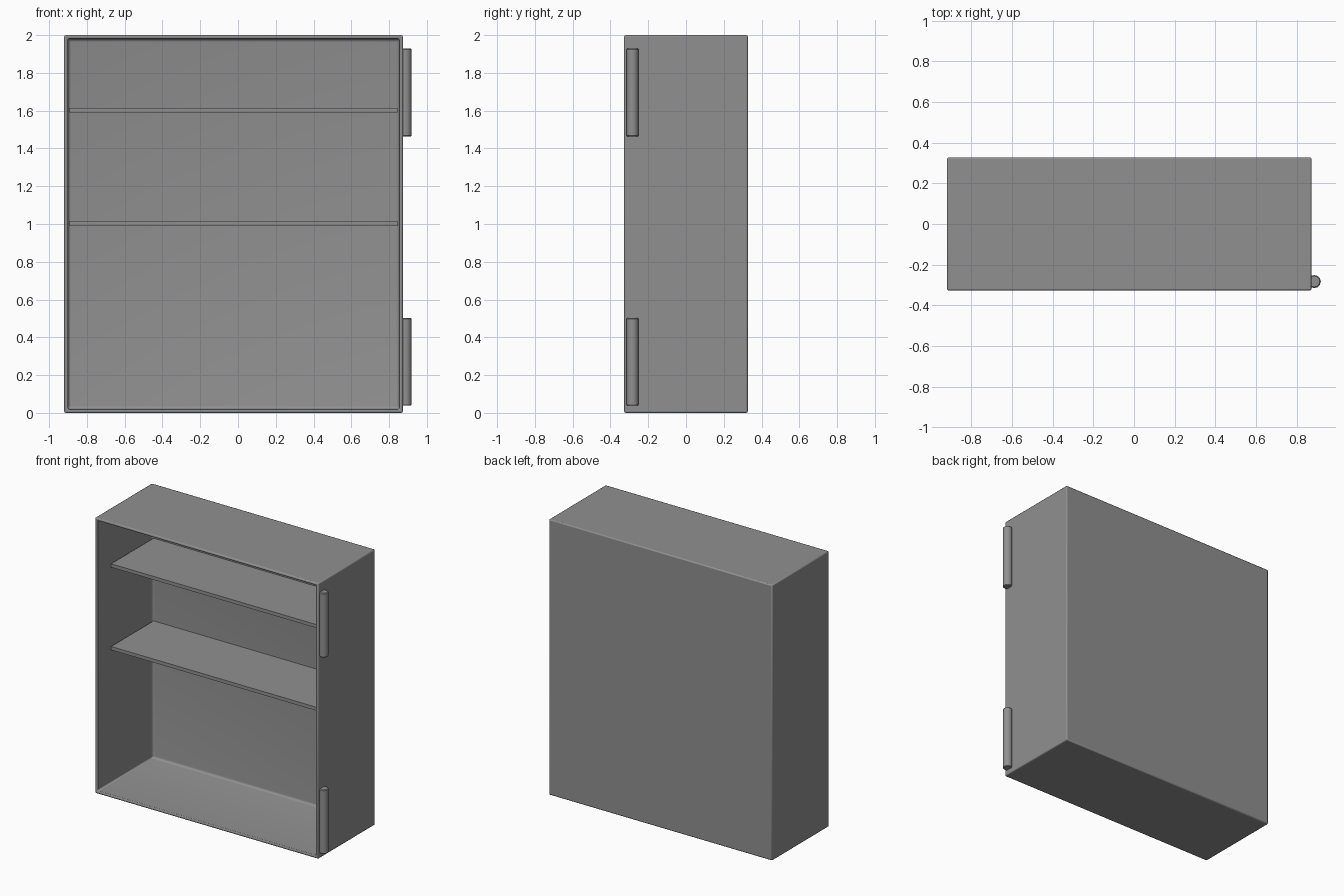
import bpy, bmesh, math
from mathutils import Matrix

if "Cube" in bpy.data.objects:
    bpy.data.objects.remove(bpy.data.objects["Cube"])

# dark grey paint
grey = bpy.data.materials.new("dark_grey")
grey.diffuse_color = (0.28, 0.28, 0.28, 1)
grey.use_nodes = True
grey.node_tree.nodes["Principled BSDF"].inputs["Base Color"].default_value = grey.diffuse_color


def finish(name, bm, bevel=0.0, segments=2):
    """Turn a bmesh into a named, bevelled, smooth-by-angle object."""
    mesh = bpy.data.meshes.new(name)
    bmesh.ops.recalc_face_normals(bm, faces=bm.faces[:])
    bm.to_mesh(mesh)
    bm.free()
    mesh.materials.append(grey)
    ob = bpy.data.objects.new(name, mesh)
    bpy.context.collection.objects.link(ob)
    if bevel:
        mod = ob.modifiers.new("soft_edges", 'BEVEL')
        mod.width = bevel
        mod.segments = segments
        mod.limit_method = 'ANGLE'
        mod.angle_limit = math.radians(50)
    bpy.ops.object.select_all(action='DESELECT')
    bpy.context.view_layer.objects.active = ob
    ob.select_set(True)
    bpy.ops.object.shade_smooth_by_angle(angle=math.radians(40))
    return ob


def box(x, y, z):
    """Box bmesh from (min, max) ranges."""
    bm = bmesh.new()
    bmesh.ops.create_cube(bm, size=1)
    for v in bm.verts:
        v.co = [(a + b) / 2 + c * (b - a) for (a, b), c in zip((x, y, z), v.co)]
    return bm


# cabinet shell: box hollowed from the front
bm = box((-0.92, 0.873), (-0.327, 0.327), (0, 2))
bm.normal_update()
front = min(bm.faces, key=lambda f: f.calc_center_median().y)
bmesh.ops.inset_region(bm, faces=[front], thickness=0.028)
cavity = bmesh.ops.extrude_discrete_faces(bm, faces=[front])["faces"][0]
bmesh.ops.translate(bm, verts=cavity.verts[:], vec=(0, 0.634, 0))
# rounded corners where the back panel meets the walls
bmesh.ops.bevel(bm, geom=list(cavity.edges), offset=0.018, segments=3,
                profile=0.5, affect='EDGES')
finish("cabinet_shell", bm, 0.008)

# shelves, set back from the opening
for name, z in (("lower_shelf", 0.99), ("upper_shelf", 1.59)):
    finish(name, box((-0.893, 0.845), (-0.18, 0.309), (z, z + 0.025)))

# hinge barrels on the right front edge
for name, z0, z1 in (("lower_hinge", 0.038, 0.503), ("upper_hinge", 1.463, 1.93)):
    bm = bmesh.new()
    bmesh.ops.create_cone(bm, cap_ends=True, segments=12, radius1=0.032, radius2=0.032,
                          depth=z1 - z0,
                          matrix=Matrix.Translation((0.887, -0.283, (z0 + z1) / 2)))
    finish(name, bm, 0.005, 1)
